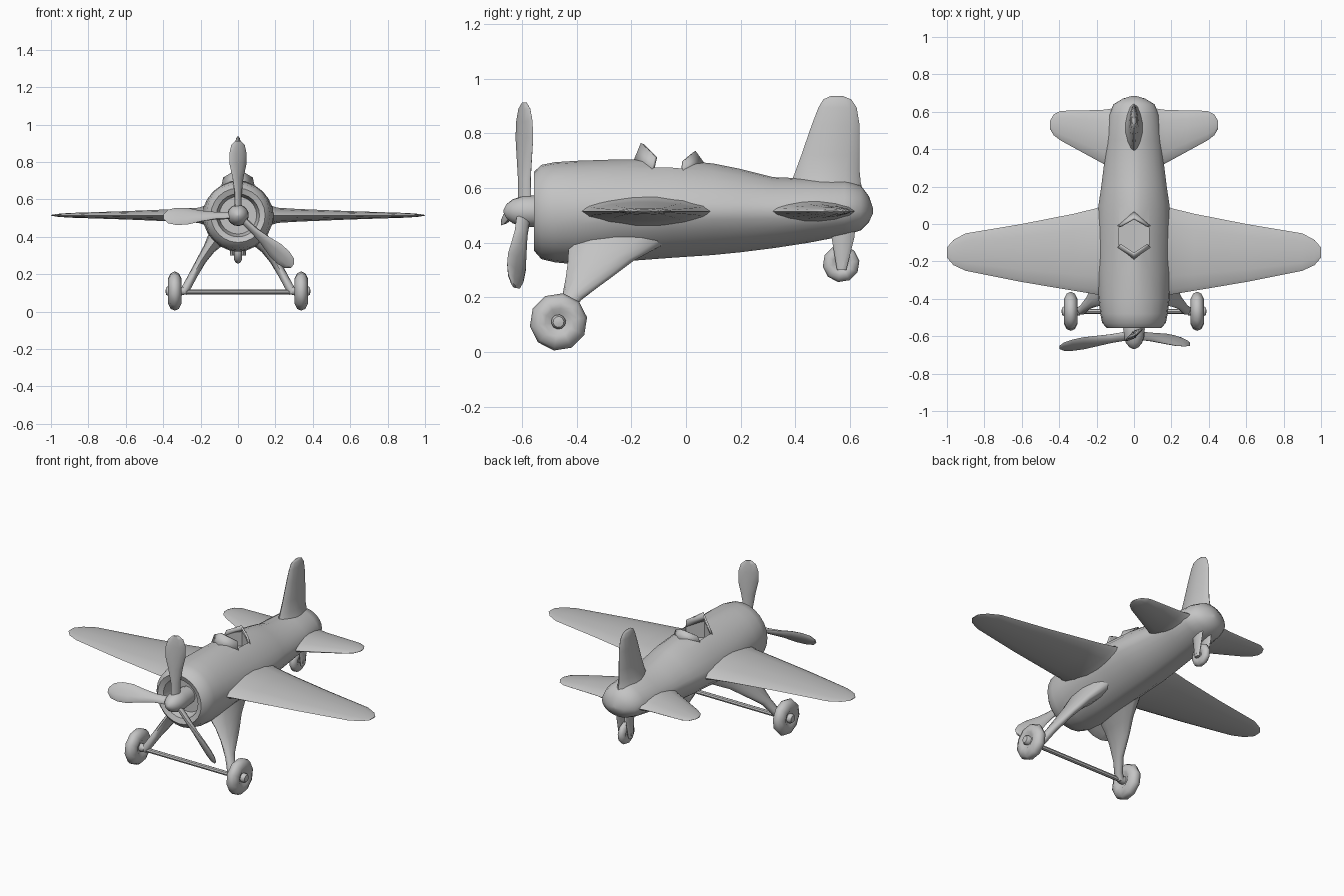
import bpy, bmesh, math
from mathutils import Vector

cube = bpy.data.objects.get("Cube")
if cube:
    bpy.data.objects.remove(cube, do_unlink=True)

grey = bpy.data.materials.new("plain_grey")
grey.use_nodes = True
grey.diffuse_color = (0.55, 0.55, 0.55, 1)
grey.node_tree.nodes["Principled BSDF"].inputs["Base Color"].default_value = (0.55, 0.55, 0.55, 1)

AXIS_Z = 0.515  # height of the thrust line, wings and tailplane


def finish(name, bm, angle=40):
    bmesh.ops.remove_doubles(bm, verts=bm.verts, dist=1e-5)
    bmesh.ops.recalc_face_normals(bm, faces=bm.faces)
    mesh = bpy.data.meshes.new(name)
    bm.to_mesh(mesh)
    bm.free()
    mesh.materials.append(grey)
    ob = bpy.data.objects.new(name, mesh)
    bpy.context.collection.objects.link(ob)
    smooth(ob, angle)
    return ob


def smooth(ob, angle):
    bpy.ops.object.select_all(action='DESELECT')
    ob.select_set(True)
    bpy.context.view_layer.objects.active = ob
    bpy.ops.object.shade_smooth_by_angle(angle=math.radians(angle))


def loft(name, rings, angle=40):
    """Skin closed rings of equal length and cap both ends."""
    bm = bmesh.new()
    loops = [[bm.verts.new(p) for p in ring] for ring in rings]
    n = len(loops[0])
    for a, b in zip(loops, loops[1:]):
        for i in range(n):
            j = (i + 1) % n
            bm.faces.new((a[i], a[j], b[j], b[i]))
    bm.faces.new(loops[0])
    bm.faces.new(loops[-1])
    return finish(name, bm, angle)


def oval(centre, u, v, count=12, power=2.0):
    """Superellipse ring spanned by the half-axis vectors u and v."""
    ring = []
    for i in range(count):
        t = 2 * math.pi * i / count
        c, s = math.cos(t), math.sin(t)
        ring.append(Vector(centre) + Vector(u) * math.copysign(abs(c) ** (2 / power), c)
                    + Vector(v) * math.copysign(abs(s) ** (2 / power), s))
    return ring


def lathe(name, centre, axis, profile, count, angle=40):
    """Revolve (offset, radius) points around an axis."""
    axis = Vector(axis)
    u = axis.orthogonal().normalized()
    v = axis.cross(u)
    return loft(name, [oval(Vector(centre) + axis * d, u * r, v * r, count) for d, r in profile], angle)


# Fuselage with dished cowl mouth: y, half width, top, bottom, roundness
stations = [
    (-.48, .10, .615, .415, 2), (-.545, .115, .63, .40, 2), (-.556, .145, .66, .37, 2),
    (-.53, .17, .685, .34, 2), (-.48, .18, .695, .328, 2), (-.40, .19, .70, .32, 1.9),
    (-.25, .195, .705, .33, 1.7), (-.05, .195, .705, .345, 1.6), (.10, .19, .69, .355, 1.6),
    (.20, .175, .67, .365, 1.65), (.32, .16, .64, .38, 1.7), (.45, .15, .635, .40, 1.7),
    (.58, .135, .63, .425, 1.8), (.64, .11, .61, .445, 2), (.67, .06, .57, .475, 2),
    (.685, .01, .525, .508, 2)]
rings = []
for y, w, top, low, power in stations:
    ring = oval((0, y, 0), (w, 0, 0), (0, 0, 1), 24, power)
    for p in ring:
        p.z = AXIS_Z + p.z * ((top - AXIS_Z) if p.z > 0 else (AXIS_Z - low))
    rings.append(ring)
fuselage = loft("fuselage", rings, 50)

# Open cockpit cut as a hexagonal well
plan = [(0, -.175), (.08, -.115), (.08, -.02), (0, .04), (-.08, -.02), (-.08, -.115)]
cutter = loft("cockpit_cutter", [[(x, y, z) for x, y in plan] for z in (.61, .9)])
cutter.hide_render = True
mod = fuselage.modifiers.new("cockpit_well", 'BOOLEAN')
mod.operation = 'DIFFERENCE'
mod.solver = 'EXACT'
mod.object = cutter
bpy.ops.object.select_all(action='DESELECT')
bpy.context.view_layer.objects.active = fuselage
fuselage.select_set(True)
bpy.ops.object.modifier_apply(modifier=mod.name)
bpy.data.objects.remove(cutter, do_unlink=True)
smooth(fuselage, 50)


# V-shaped screens in front of and behind the cockpit
def screen(name, base_apex, base_side, top_side, top_apex):
    bm = bmesh.new()
    for s in (-1, 1):
        bm.faces.new([bm.verts.new((x * s, y, z)) for x, y, z in
                      (base_apex, base_side, top_side, top_apex)])
    ob = finish(name, bm, 20)
    solid = ob.modifiers.new("thickness", 'SOLIDIFY')
    solid.thickness = .012
    solid.offset = 0


screen("windscreen", (0, -.19, .69), (.09, -.125, .65), (.075, -.11, .715), (0, -.16, .763))
screen("cockpit_rear_rim", (0, .065, .685), (.09, -.015, .65), (.07, -.01, .70), (0, .03, .733))


# Wings, tailplanes and fin: position along span, leading y, trailing y, half thickness
def aerofoil(name, stations, vertical=False, side=1):
    rings = []
    for d, lead, trail, h in stations:
        y, c = (lead + trail) / 2, (trail - lead) / 2
        if vertical:
            rings.append(oval((0, y, d), (0, c, 0), (h, 0, 0), 14, 1.7))
        else:
            rings.append(oval((d * side, y, AXIS_Z), (0, c, 0), (0, 0, h), 14, 1.7))
    return loft(name, rings, 60)


wing = [(.10, -.40, .12, .085), (.16, -.39, .10, .06), (.21, -.375, .082, .042),
        (.32, -.357, .055, .035), (.60, -.31, 0, .023), (.90, -.25, -.05, .013),
        (.965, -.22, -.085, .008), (1.0, -.18, -.125, .002)]
tailplane = [(.06, .26, .63, .06), (.13, .30, .615, .038), (.17, .325, .61, .028),
             (.28, .385, .607, .022), (.39, .445, .605, .014), (.43, .475, .585, .009),
             (.45, .51, .55, .002)]
fin = [(.56, .36, .655, .07), (.62, .385, .64, .048), (.66, .40, .636, .035), (.72, .422, .636, .028),
       (.83, .46, .636, .022), (.895, .485, .625, .016), (.925, .503, .605, .011), (.937, .53, .575, .003)]
aerofoil("tail_fin", fin, vertical=True)

# Landing gear leg: x, y front, y rear, z, half thickness
leg = [(.08, -.42, .0, .45, .06), (.11, -.43, -.08, .395, .045), (.155, -.432, -.19, .335, .028),
       (.195, -.44, -.27, .275, .022), (.24, -.455, -.38, .195, .02), (.275, -.485, -.43, .13, .02),
       (.295, -.485, -.445, .10, .018)]
tyre = [(-.02, .02), (-.022, .032), (-.033, .05), (-.035, .07), (-.022, .096), (0, .106),
        (.022, .096), (.035, .07), (.033, .05), (.022, .032), (.02, .02)]

for label, s in (("left", 1), ("right", -1)):
    aerofoil(label + "_wing", wing, side=s)
    aerofoil(label + "_tailplane", tailplane, side=s)
    loft(label + "_gear_leg", [oval((x * s, (a + b) / 2, z), (0, (b - a) / 2, 0), (t * s, 0, t * .6))
                               for x, a, b, z, t in leg], 60)
    lathe(label + "_wheel", (.338 * s, -.467, .11), (s, 0, 0), tyre, 10, 60)
    lathe(label + "_hub_cap", (.338 * s, -.467, .11), (s, 0, 0),
          [(-.05, .022), (.035, .027), (.046, .02), (.049, .006)], 10)
    # Fork arm beside the tail wheel
    loft(label + "_tail_fork", [oval((.03 * s, y, z), (0, w, 0), (.012, 0, 0), 8)
                                for y, z, w in ((.575, .46, .045), (.575, .42, .042), (.57, .30, .017))])

lathe("axle", (0, -.467, .105), (1, 0, 0), [(-.31, .013), (.31, .013)], 8)
lathe("tail_wheel", (0, .568, .323), (1, 0, 0), [(d * .62, r * .64) for d, r in tyre], 10, 60)
lathe("tail_axle", (0, .568, .323), (1, 0, 0), [(-.042, .012), (.042, .012)], 8)

# Propeller: nose cone and three twisted blades
lathe("propeller_hub", (0, 0, AXIS_Z), (0, -1, 0),
      [(.47, .05), (.56, .058), (.60, .056), (.635, .044), (.658, .026), (.669, .004)], 14, 50)
sections = [(.03, .028, .016, 60), (.12, .028, .015, 55), (.20, .040, .014, 44), (.27, .055, .013, 36),
            (.33, .055, .011, 33), (.375, .042, .009, 31), (.398, .016, .005, 30)]
for name, degrees, tilt in (("upper_blade", 90, 0), ("right_blade", 181, .17), ("lower_left_blade", -43, .10)):
    a = math.radians(degrees)
    out = Vector((math.cos(a), 0, math.sin(a)))
    across = Vector((math.sin(a), 0, -math.cos(a)))
    back = Vector((0, 1, 0))
    rings = []
    for r, w, t, twist in sections:
        p = math.radians(twist)
        chord = across * math.cos(p) + back * math.sin(p)
        normal = back * math.cos(p) - across * math.sin(p)
        rings.append(oval(Vector((0, -.592 - tilt * r, AXIS_Z)) + out * r, chord * w, normal * t, 10))
    loft(name, rings, 60)
